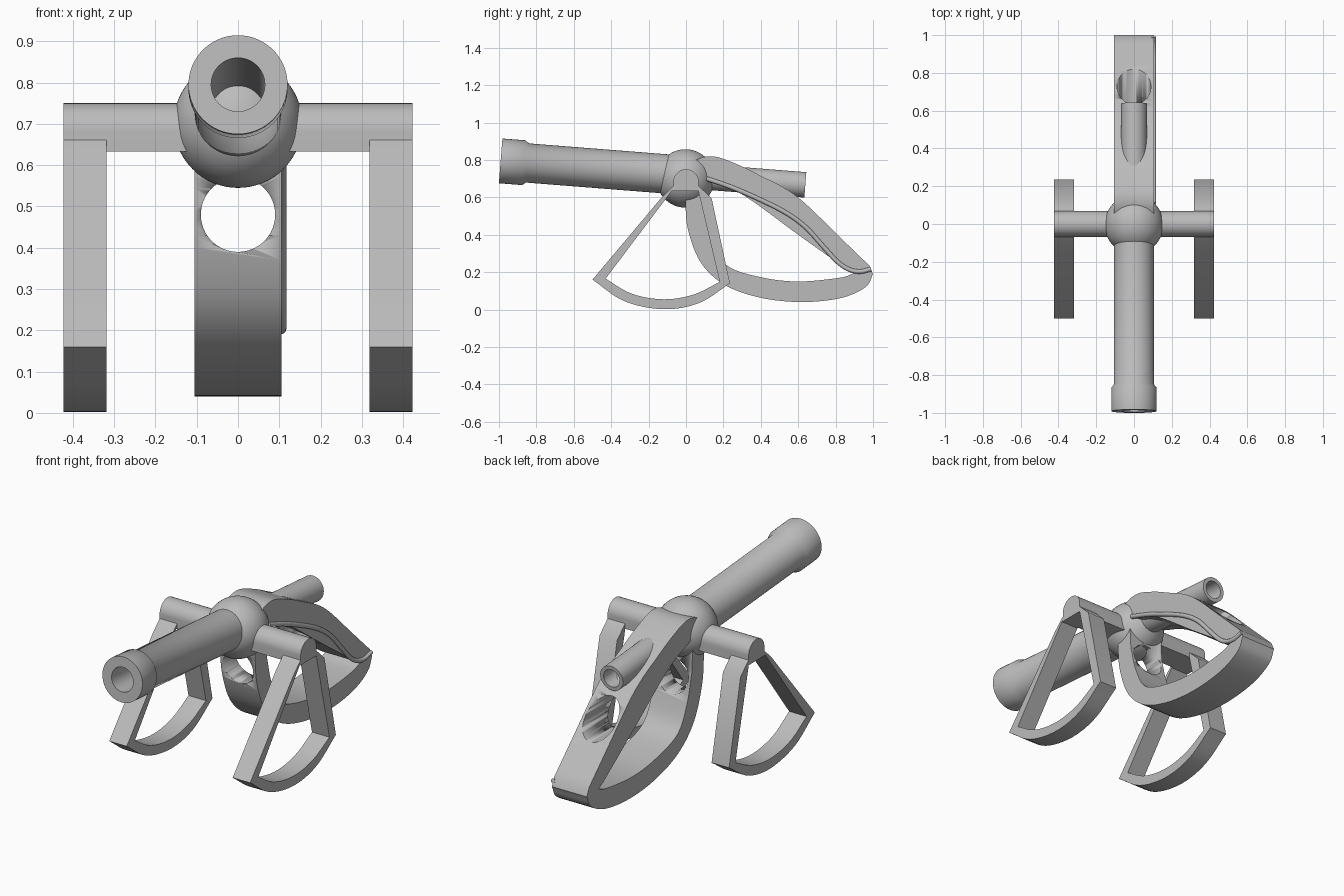
import bpy, bmesh, math
from mathutils import Matrix, Vector

cube = bpy.data.objects.get("Cube")
if cube:
    bpy.data.objects.remove(cube)

grey = bpy.data.materials.new("plain_grey")
grey.use_nodes = True
grey.diffuse_color = (0.5, 0.5, 0.5, 1)
grey.node_tree.nodes["Principled BSDF"].inputs["Base Color"].default_value = (0.5, 0.5, 0.5, 1)


def add(name, mesh, smooth=40):
    obj = bpy.data.objects.new(name, mesh)
    bpy.context.scene.collection.objects.link(obj)
    mesh.materials.clear()
    mesh.materials.append(grey)
    bpy.ops.object.select_all(action="DESELECT")
    obj.select_set(True)
    bpy.context.view_layer.objects.active = obj
    bpy.ops.object.shade_smooth_by_angle(angle=math.radians(smooth))
    return obj


def spline(pts, steps=6):
    """Smooth open path through a few points."""
    p = [Vector(q) for q in pts]
    p = [2 * p[0] - p[1]] + p + [2 * p[-1] - p[-2]]
    out = []
    for a, b, c, d in zip(p, p[1:], p[2:], p[3:]):
        for i in range(steps):
            t = i / steps
            out.append(0.5 * (2 * b + (c - a) * t + (2 * a - 5 * b + 4 * c - d) * t * t
                              + (3 * b - a - 3 * c + d) * t ** 3))
    return out + [p[-2]]


def plate(name, loops, x0, x1):
    """Side outline in (y, z), with holes, extruded across x."""
    cu = bpy.data.curves.new(name, "CURVE")
    cu.dimensions, cu.fill_mode, cu.extrude = "2D", "BOTH", (x1 - x0) / 2
    for loop in loops:
        sp = cu.splines.new("POLY")
        sp.points.add(len(loop) - 1)
        for pt, q in zip(sp.points, loop):
            pt.co = (q[0], q[1], 0, 1)
        sp.use_cyclic_u = True
    tmp = bpy.data.objects.new(name, cu)
    bpy.context.scene.collection.objects.link(tmp)
    bpy.context.view_layer.update()
    mesh = bpy.data.meshes.new_from_object(tmp.evaluated_get(bpy.context.evaluated_depsgraph_get()))
    bpy.data.objects.remove(tmp)
    axes = Matrix(((0, 0, 1, (x0 + x1) / 2), (1, 0, 0, 0), (0, 1, 0, 0), (0, 0, 0, 1)))
    mesh.transform(axes)
    bm = bmesh.new()
    bm.from_mesh(mesh)
    bmesh.ops.remove_doubles(bm, verts=bm.verts, dist=0.0002)
    bmesh.ops.recalc_face_normals(bm, faces=bm.faces)
    bm.to_mesh(mesh)
    bm.free()
    return add(name, mesh)


def lathe(name, profile, matrix, sides=64):
    """Turned part: (distance, radius) profile spun about the y axis."""
    bm = bmesh.new()
    vs = [bm.verts.new((r, d, 0)) for d, r in profile]
    es = [bm.edges.new(e) for e in zip(vs, vs[1:])]
    bmesh.ops.spin(bm, geom=vs + es, cent=(0, 0, 0), axis=(0, 1, 0),
                   angle=math.tau, steps=sides, use_duplicate=False)
    bmesh.ops.remove_doubles(bm, verts=bm.verts, dist=0.0001)
    bmesh.ops.recalc_face_normals(bm, faces=bm.faces)
    bm.transform(matrix)
    mesh = bpy.data.meshes.new(name)
    bm.to_mesh(mesh)
    bm.free()
    return add(name, mesh)


# Barrel and rear tube, sharing one tilted axis
tilt = Matrix.Translation((0, 0, 0.717)) @ Matrix.Rotation(math.radians(-4.5), 4, "X")
lathe("barrel", [(-0.1, 0), (-0.1, 0.065), (-0.994, 0.065), (-0.994, 0.12), (-0.87, 0.12),
                 (-0.85, 0.105), (0, 0.105), (0, 0)], tilt)
lathe("rear_tube", [(0, 0), (0, 0.068), (0.64, 0.068), (0.64, 0.048), (0.2, 0.048), (0.2, 0)], tilt)

# Central ball
ball_mesh = bpy.data.meshes.new("ball")
bm = bmesh.new()
bmesh.ops.create_uvsphere(bm, u_segments=64, v_segments=32, radius=0.156,
                          matrix=Matrix.Translation((0, -0.003, 0.701)))
bm.to_mesh(ball_mesh)
bm.free()
add("ball", ball_mesh)

# Cross bar with rounded top and flat underside
arch = [(0.068 * math.cos(a), 0.682 + 0.068 * math.sin(a))
        for a in (math.pi * i / 24 for i in range(25))]
plate("cross_bar", [arch + [(-0.068, 0.633), (0.068, 0.633)]], -0.423, 0.423)

# Open rocker legs, one on each side
outer = spline([(-0.5, 0.16), (-0.33, 0.045), (-0.12, 0.002), (0.07, 0.035), (0.235, 0.14)])
inner = spline([(-0.43, 0.165), (-0.29, 0.085), (-0.12, 0.055), (0.04, 0.08), (0.18, 0.148)])
outer += [(0.137, 0.595), (0.066, 0.663), (-0.066, 0.663), (-0.13, 0.6)]
inner += [(0.066, 0.634), (-0.076, 0.634)]
for side, x in (("left", 0.318), ("right", -0.423)):
    plate(side + "_leg", [outer, inner], x, x + 0.105)

# Hollow trail behind the ball
top = spline([(0.05, 0.8), (0.11, 0.818), (0.18, 0.812), (0.3, 0.765), (0.4, 0.715), (0.53, 0.648),
              (0.64, 0.565), (0.82, 0.39), (0.98, 0.235)])
base = spline([(1, 0.19), (0.96, 0.12), (0.83, 0.062), (0.62, 0.04), (0.4, 0.063), (0.21, 0.13),
               (0.08, 0.25), (0.01, 0.43), (-0.005, 0.6)])
roof = spline([(0.09, 0.7), (0.14, 0.685), (0.31, 0.61), (0.6, 0.4), (0.86, 0.215)])
floor = spline([(0.9, 0.195), (0.82, 0.17), (0.6, 0.15), (0.4, 0.173), (0.22, 0.235),
                (0.14, 0.37), (0.1, 0.52)])
trail = plate("trail", [top + base, roof + floor], -0.105, 0.105)

# Round opening running through both walls of the trail
cutter = lathe("opening_cutter", [(-0.3, 0), (-0.3, 0.09), (1.2, 0.09), (1.2, 0)],
               Matrix.Translation((0, 0, 0.48)))
cutter.hide_render = True
cutter.hide_set(True)
mod = trail.modifiers.new("opening", "BOOLEAN")
mod.operation, mod.solver, mod.object = "DIFFERENCE", "EXACT", cutter
bpy.context.view_layer.update()
cut_mesh = bpy.data.meshes.new_from_object(trail.evaluated_get(bpy.context.evaluated_depsgraph_get()))
trail.modifiers.clear()
trail.data = cut_mesh
bpy.data.objects.remove(cutter)

# Thin rod along the left side of the trail
path = spline([(0.11, 0.7), (0.24, 0.655), (0.38, 0.595), (0.53, 0.52), (0.64, 0.44), (0.74, 0.33),
               (0.81, 0.255), (0.87, 0.215), (0.93, 0.203), (0.99, 0.217)])
rod = bpy.data.curves.new("side_rod", "CURVE")
rod.dimensions, rod.bevel_depth, rod.bevel_resolution, rod.use_fill_caps = "3D", 0.012, 4, True
sp = rod.splines.new("POLY")
sp.points.add(len(path) - 1)
for pt, q in zip(sp.points, path):
    pt.co = (0.105, q[0], q[1], 1)
tmp = bpy.data.objects.new("rod_path", rod)
bpy.context.scene.collection.objects.link(tmp)
bpy.context.view_layer.update()
rod_mesh = bpy.data.meshes.new_from_object(tmp.evaluated_get(bpy.context.evaluated_depsgraph_get()))
bpy.data.objects.remove(tmp)
add("side_rod", rod_mesh)
